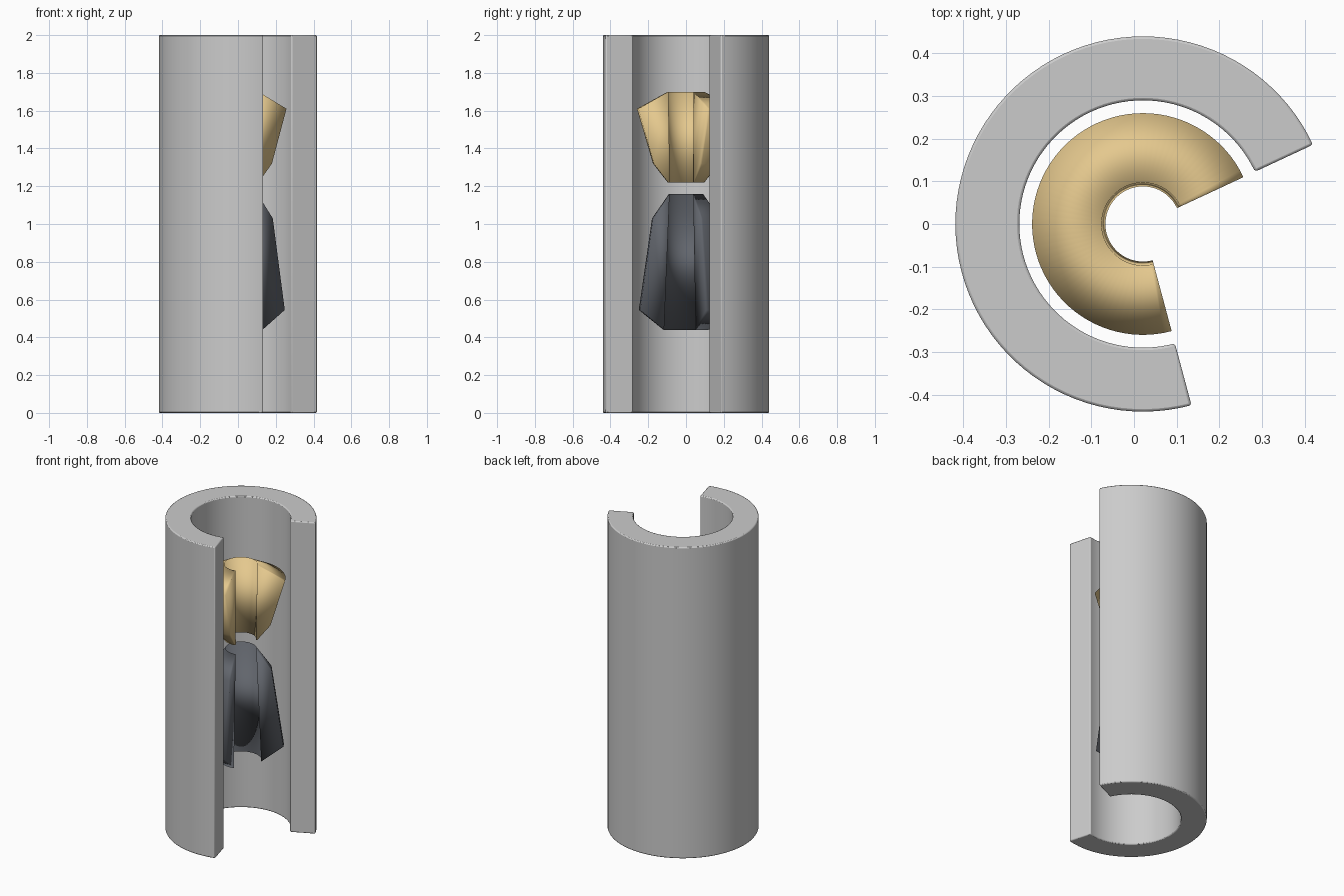
import bpy, bmesh
from math import cos, sin, radians
from mathutils import Matrix

if "Cube" in bpy.data.objects:
    bpy.data.objects.remove(bpy.data.objects["Cube"])

CENTRE_X = 0.021
START, SWEEP = radians(25), radians(260)


def revolve(name, profile, steps, colour=None):
    """Sweep a closed (radius, z) profile round the axis and cap both cut ends."""
    bm = bmesh.new()
    verts = [bm.verts.new((r * cos(START), r * sin(START), z)) for r, z in profile]
    edges = [bm.edges.new((a, b)) for a, b in zip(verts, verts[1:] + verts[:1])]
    bmesh.ops.spin(bm, geom=verts + edges, cent=(0, 0, 0), axis=(0, 0, 1),
                   angle=SWEEP, steps=steps, use_duplicate=False)
    bmesh.ops.remove_doubles(bm, verts=bm.verts, dist=1e-5)
    # spin direction is kept counter-clockwise so the gap faces front right
    mean_x = sum(v.co.x for v in bm.verts)
    if mean_x > 0:
        flip = Matrix.Rotation(2 * START, 4, 'Z') @ Matrix.Scale(-1, 4, (0, 1, 0))
        bmesh.ops.transform(bm, matrix=flip, verts=bm.verts)
    bmesh.ops.holes_fill(bm, edges=[e for e in bm.edges if e.is_boundary], sides=0)
    bmesh.ops.recalc_face_normals(bm, faces=bm.faces)
    for f in bm.faces:
        f.smooth = True
    mesh = bpy.data.meshes.new(name)
    bm.to_mesh(mesh)
    bm.free()
    obj = bpy.data.objects.new(name, mesh)
    obj.location.x = CENTRE_X
    bpy.context.collection.objects.link(obj)
    if colour:
        mat = bpy.data.materials.new(name + "_material")
        mat.diffuse_color = (*colour, 1)
        mat.use_nodes = True
        mat.node_tree.nodes["Principled BSDF"].inputs["Base Color"].default_value = mat.diffuse_color
        mesh.materials.append(mat)
    return obj


# Cut-away outer tube with softened edges
tube = revolve("outer_tube", [(0.29, 0), (0.44, 0), (0.44, 2), (0.29, 2)], 72)
bevel = tube.modifiers.new("soft_edges", 'BEVEL')
bevel.width = 0.006
bevel.segments = 2
bevel.limit_method = 'ANGLE'
bevel.angle_limit = radians(40)
bpy.context.view_layer.objects.active = tube
tube.select_set(True)
bpy.ops.object.shade_smooth_by_angle(angle=radians(50))

# Upper insert, widest near its top
revolve("upper_insert",
        [(0.088, 1.22), (0.097, 1.22), (0.175, 1.32), (0.26, 1.61), (0.097, 1.70)],
        64, (0.78, 0.58, 0.27))

# Lower insert, widest near its bottom
revolve("lower_insert",
        [(0.12, 0.44), (0.25, 0.545), (0.18, 1.03), (0.09, 1.16)],
        64, (0.12, 0.13, 0.15))
